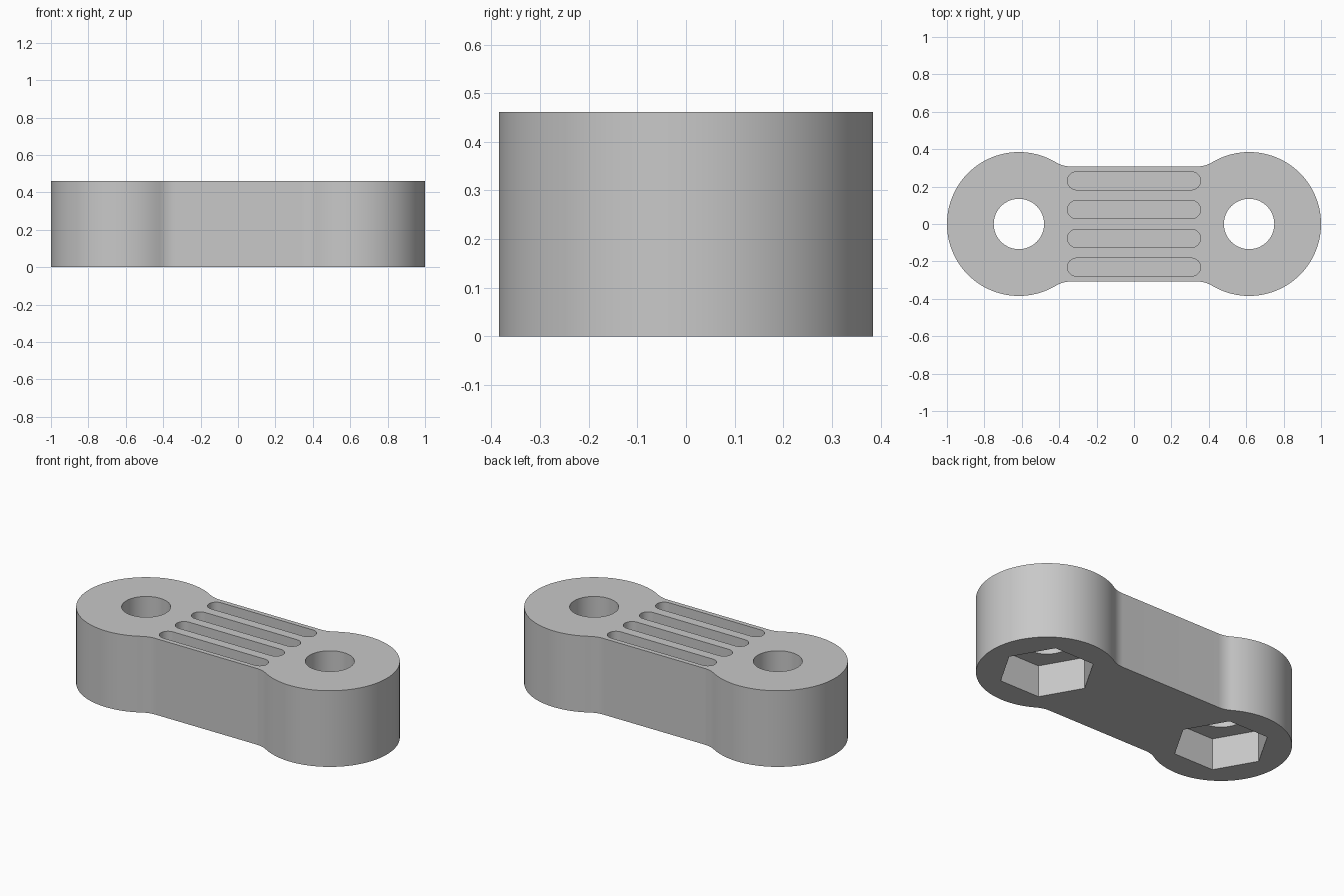
import bpy, bmesh
from math import sin, cos, pi, atan2, sqrt, radians

if "Cube" in bpy.data.objects:
    bpy.data.objects.remove(bpy.data.objects["Cube"])

U = 1 / 13                      # design unit
HEIGHT = 6 * U
HOLE_X = 8 * U                  # distance of each eye from the middle

grey = bpy.data.materials.new("plain grey")
grey.use_nodes = True
colour = (0.58, 0.58, 0.58, 1)
grey.diffuse_color = colour
grey.node_tree.nodes["Principled BSDF"].inputs["Base Color"].default_value = colour


def arc(cx, cy, r, a0, a1, n):
    """Points along an arc, both ends included."""
    return [(cx + r * cos(a0 + (a1 - a0) * i / n),
             cy + r * sin(a0 + (a1 - a0) * i / n)) for i in range(n + 1)]


def prism(name, outline, z0, z1):
    """Extrude a closed outline from z0 to z1."""
    bm = bmesh.new()
    face = bm.faces.new([bm.verts.new((x, y, z0)) for x, y in outline])
    out = bmesh.ops.extrude_face_region(bm, geom=[face])
    top = [v for v in out["geom"] if isinstance(v, bmesh.types.BMVert)]
    bmesh.ops.translate(bm, verts=top, vec=(0, 0, z1 - z0))
    bmesh.ops.recalc_face_normals(bm, faces=bm.faces)
    mesh = bpy.data.meshes.new(name)
    bm.to_mesh(mesh)
    bm.free()
    mesh.materials.append(grey)
    obj = bpy.data.objects.new(name, mesh)
    bpy.context.collection.objects.link(obj)
    return obj


def cut(body, cutter):
    """Subtract a cutter from the body and discard it."""
    mod = body.modifiers.new("cut", "BOOLEAN")
    mod.operation = "DIFFERENCE"
    mod.solver = "EXACT"
    mod.object = cutter
    bpy.context.view_layer.objects.active = body
    bpy.ops.object.modifier_apply(modifier=mod.name)
    bpy.data.objects.remove(cutter)


# Link body: two round eyes blended into a straight bar by tangent fillets
dx = sqrt(13) * U
meet = atan2(6 * U, -dx)
quarter = arc(HOLE_X, 0, 5 * U, 0, meet, 36)
quarter += arc(HOLE_X - dx, 6 * U, 2 * U, meet - pi, -pi / 2, 10)[1:]
half = quarter + [(-x, y) for x, y in reversed(quarter)]
outline = half + [(x, -y) for x, y in reversed(half[1:-1])]
body = prism("link_body", outline, 0, HEIGHT)

# Bolt holes and hexagonal nut pockets underneath
for side in (-1, 1):
    x = side * HOLE_X
    circle = arc(x, 0, 1.75 * U, 0, 2 * pi, 64)[:-1]
    cut(body, prism("bolt_hole_cutter", circle, -U, HEIGHT + U))
    hexagon = arc(x, 0, 2 * sqrt(3) * U, 0, 2 * pi, 6)[:-1]
    cut(body, prism("nut_pocket_cutter", hexagon, -U, 2.5 * U))

# Four rounded grip grooves across the top of the bar
for row in (-3, -1, 1, 3):
    slot = arc(4 * U, row * U, 0.625 * U, -pi / 2, pi / 2, 16)
    slot += arc(-4 * U, row * U, 0.625 * U, pi / 2, 3 * pi / 2, 16)
    cut(body, prism("groove_cutter", slot, HEIGHT - U, HEIGHT + U))

# Smooth curved walls, crisp rims
bpy.ops.object.select_all(action="DESELECT")
body.select_set(True)
bpy.context.view_layer.objects.active = body
bpy.ops.object.shade_smooth_by_angle(angle=radians(30))
